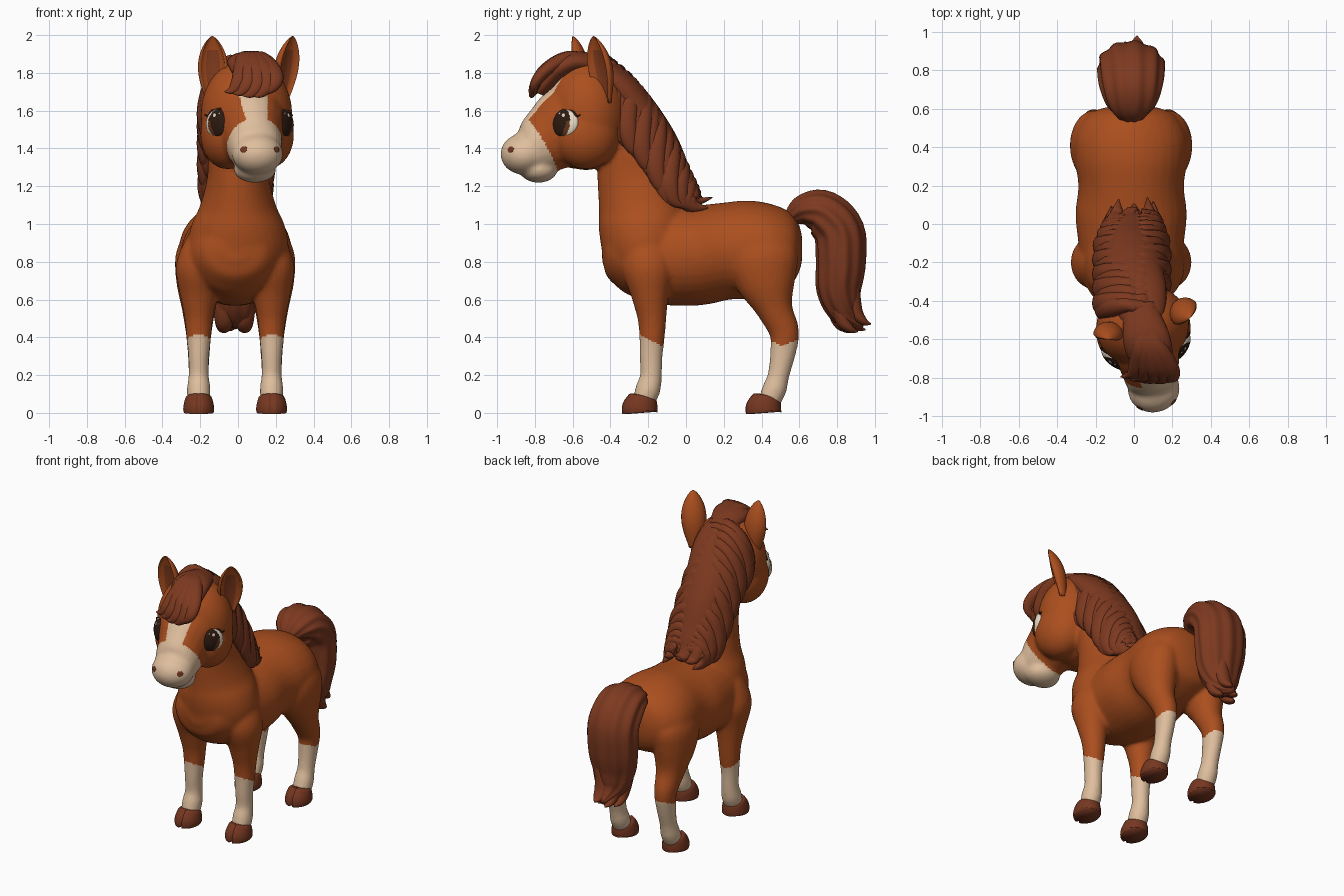
import bpy, bmesh, math
from mathutils import Vector, Matrix
from mathutils.bvhtree import BVHTree

if "Cube" in bpy.data.objects:
    bpy.data.objects.remove(bpy.data.objects["Cube"])

X, Z = Vector((1, 0, 0)), Vector((0, 0, 1))
CX = -0.015          # body centre line
ID = Matrix.Identity(4)
PIVOT = Vector((0.045, -0.53, 0))
# head parts are laid out on x = 0 and then turned to the model's left
HEAD = Matrix.Translation(PIVOT) @ Matrix.Rotation(math.radians(10), 4, 'Z') @ Matrix.Translation((0, 0.53, 0))


def material(name, r, g, b):
    m = bpy.data.materials.new(name)
    m.use_nodes = True
    m.diffuse_color = (r, g, b, 1)
    p = m.node_tree.nodes["Principled BSDF"]
    p.inputs["Base Color"].default_value = (r, g, b, 1)
    p.inputs["Roughness"].default_value = 0.7
    return m


COAT = material("chestnut coat", 0.405, 0.077, 0.013)
CREAM = material("cream markings", 0.74, 0.52, 0.34)
HAIR = material("dark hair", 0.205, 0.041, 0.014)
HOOF = material("hoof brown", 0.18, 0.038, 0.015)
EAR = material("inner ear", 0.25, 0.05, 0.014)
DARK = material("eye dark", 0.025, 0.01, 0.005)
IRIS = material("iris brown", 0.12, 0.035, 0.01)
WHITE = material("eye white", 0.85, 0.75, 0.6)


def spline(pts, sub):
    """Catmull-Rom samples through points of any dimension."""
    p = [pts[0]] + list(pts) + [pts[-1]]
    out = []
    for i in range(1, len(p) - 2):
        for k in range(sub):
            t = k / sub
            out.append([0.5 * (2 * b + (c - a) * t + (2 * a - 5 * b + 4 * c - d) * t * t
                        + (3 * b - a - 3 * c + d) * t ** 3)
                        for a, b, c, d in zip(*p[i - 1:i + 3])])
    return out + [list(pts[-1])]


def loft(bm, pts, n=20, sub=5, ref=X, M=ID, ripple=0, waves=9):
    """Sweep ellipses along points given as x, y, z, side radius, depth radius."""
    path = spline(pts, sub)
    c = [Vector(p[:3]) for p in path]
    rings = []
    for i, p in enumerate(path):
        t = (c[min(i + 1, len(c) - 1)] - c[max(i - 1, 0)]).normalized()
        side = (ref - t * ref.dot(t)).normalized()
        up = t.cross(side)
        ring = []
        for k in range(n):
            a = math.tau * k / n
            g = 1 + ripple * math.cos(waves * a + i * 0.1)
            v = c[i] + (side * math.cos(a) * max(p[3], 0.002) + up * math.sin(a) * max(p[4], 0.002)) * g
            ring.append(bm.verts.new(M @ v))
        rings.append(ring)
    for r, q in zip(rings, rings[1:]):
        for k in range(n):
            bm.faces.new((r[k], r[(k + 1) % n], q[(k + 1) % n], q[k]))
    bm.faces.new(rings[0])
    bm.faces.new(rings[-1])


def ball(bm, centre, radii, M=ID):
    bmesh.ops.create_uvsphere(bm, u_segments=48, v_segments=36, radius=1,
                              matrix=M @ Matrix.Translation(centre) @ Matrix.Diagonal((*radii, 1)))


def finish(bm, name, *mats, rule=None):
    bmesh.ops.recalc_face_normals(bm, faces=bm.faces)
    me = bpy.data.meshes.new(name)
    bm.to_mesh(me)
    bm.free()
    for m in mats:
        me.materials.append(m)
    for f in me.polygons:
        f.use_smooth = True
        if rule:
            f.material_index = rule(f.center)
    ob = bpy.data.objects.new(name, me)
    bpy.context.collection.objects.link(ob)
    return ob


# --- body, neck, legs and head fused into one skin ---
bm = bmesh.new()
loft(bm, [(CX, y, z, a, b) for y, z, a, b in (
    (-0.445, 0.86, 0.06, 0.06), (-0.415, 0.86, 0.16, 0.135), (-0.34, 0.855, 0.225, 0.195),
    (-0.25, 0.845, 0.255, 0.235), (-0.12, 0.835, 0.272, 0.262), (0.05, 0.833, 0.29, 0.265),
    (0.2, 0.855, 0.275, 0.257), (0.34, 0.865, 0.295, 0.26), (0.46, 0.87, 0.29, 0.235),
    (0.56, 0.87, 0.235, 0.185), (0.6, 0.87, 0.16, 0.12), (0.615, 0.87, 0.08, 0.06))], n=32)
loft(bm, [(0.0, y, z, a, b) for y, z, a, b in (
    (-0.19, 0.72, 0.19, 0.16), (-0.21, 0.82, 0.25, 0.22), (-0.215, 0.9, 0.265, 0.235),
    (-0.225, 1.0, 0.245, 0.238), (-0.24, 1.1, 0.2, 0.225), (-0.275, 1.25, 0.163, 0.198),
    (-0.31, 1.4, 0.157, 0.168), (-0.37, 1.6, 0.14, 0.14), (-0.42, 1.72, 0.1, 0.1))], n=32)
FRONT = ((-0.2, 0.99, 0.02, 0.04), (-0.2, 0.9, 0.08, 0.105), (-0.2, 0.77, 0.122, 0.14),
         (-0.19, 0.62, 0.099, 0.1), (-0.18, 0.5, 0.076, 0.077), (-0.18, 0.4, 0.066, 0.068),
         (-0.185, 0.3, 0.056, 0.062), (-0.185, 0.2, 0.054, 0.058), (-0.2, 0.13, 0.063, 0.067),
         (-0.225, 0.06, 0.06, 0.06))
HIND = ((0.39, 1.0, 0.05, 0.08), (0.4, 0.85, 0.12, 0.185), (0.425, 0.7, 0.12, 0.163),
        (0.47, 0.55, 0.09, 0.098), (0.52, 0.43, 0.07, 0.08), (0.515, 0.33, 0.06, 0.07),
        (0.49, 0.2, 0.054, 0.058), (0.47, 0.13, 0.062, 0.065), (0.44, 0.06, 0.06, 0.06))
for s in (-1, 1):
    for leg in (FRONT, HIND):
        loft(bm, [(CX + s * 0.193, *p) for p in leg])
    ball(bm, (s * 0.105, -0.55, 1.47), (0.143, 0.18, 0.18), HEAD)      # cheek
ball(bm, (0, -0.53, 1.58), (0.243, 0.215, 0.295), HEAD)                # skull
loft(bm, [(0, -0.45, 1.56, 0.19, 0.2), (0, -0.6, 1.53, 0.2, 0.22), (0, -0.72, 1.455, 0.16, 0.185),
          (0, -0.83, 1.39, 0.135, 0.138), (0, -0.91, 1.375, 0.095, 0.093)], M=HEAD)
ball(bm, (0, -0.865, 1.37), (0.136, 0.122, 0.109), HEAD)               # muzzle
ball(bm, (0, -0.785, 1.288), (0.113, 0.1, 0.07), HEAD)                 # chin
skin = finish(bm, "body_and_head")
for kind, settings in (('REMESH', {"mode": 'VOXEL', "voxel_size": 0.01}),
                       ('SMOOTH', {"factor": 0.5, "iterations": 20})):
    mod = skin.modifiers.new(kind.lower(), kind)
    for key, value in settings.items():
        setattr(mod, key, value)
fused = bpy.data.meshes.new_from_object(skin.evaluated_get(bpy.context.evaluated_depsgraph_get()))
bpy.data.objects.remove(skin)
UNTURN = HEAD.inverted()


def markings(c):
    """Socks, muzzle and blaze are cream."""
    if c.z < 0.5:
        edge = 0.41 - 0.5 * (c.y + 0.24) if c.y < 0.1 else 0.355 + 0.4 * abs(c.y - 0.51)
        return int(c.z < edge)
    h = UNTURN @ c
    if c.z < 1.2 or h.y > -0.6:
        return 0
    muzzle = h.y < -0.72 - 0.58 * (h.z - 1.33)
    blaze = h.z > 1.4 and abs(h.x) < 0.06 + 0.14 * max(0, h.z - 1.56)
    return int(muzzle or blaze)


bm = bmesh.new()
bm.from_mesh(fused)
surface = BVHTree.FromBMesh(bm)
finish(bm, "body_and_head", COAT, CREAM, rule=markings)


def surface_point(target, outward):
    """Point and normal on the skin, for a head position seen along a direction."""
    d = (HEAD.to_3x3() @ Vector(outward)).normalized()
    hit = surface.ray_cast(HEAD @ Vector(target) + d * 0.5, -d)
    return hit[0], hit[1].normalized()


# --- hooves with a cleft toe ---
for s, side in ((-1, "right"), (1, "left")):
    for y, place in ((-0.245, "front"), (0.41, "hind")):
        bm = bmesh.new()
        x = CX + s * 0.193
        loft(bm, [(x, y, 0, 0.078, 0.092), (x, y, 0.02, 0.082, 0.096), (x, y + 0.01, 0.055, 0.077, 0.087),
                  (x, y + 0.018, 0.085, 0.066, 0.072), (x, y + 0.02, 0.095, 0.045, 0.05)], n=40)
        for v in bm.verts:
            if v.co.y < y - 0.03 and abs(v.co.x - x) < 0.008:
                v.co.y += 0.03
        finish(bm, f"{place}_{side}_hoof", HOOF)

# --- ears: cupped sections that taper to a rounded tip ---
for side, base, lean, yaw in (("left", (0.235, -0.43, 1.64), (0.055, -0.06), 45),
                              ("right", (-0.128, -0.555, 1.64), (-0.008, -0.045), -5)):
    bm = bmesh.new()
    turn = Matrix.Rotation(math.radians(yaw), 3, 'Z')
    rings, half = [], 16
    for i in range(25):
        t = 1 - (1 - i / 24) ** 1.6
        w = 0.08 * max(math.sin(math.pi * (0.1 + 0.9 * t ** 1.25)), 0.004) ** 0.66
        ring = []
        for k in range(2 * half):
            a = math.pi * (k if k <= half else 2 * half - k) / half
            inner = k > half
            p = Vector((w * math.cos(a) * (0.84 if inner else 1),
                        w * math.sin(a) * (0.5 if inner else 0.85) - (0.28 * w if inner else 0), 0))
            ring.append(bm.verts.new(turn @ p + Vector(base) + Vector((lean[0] * t, lean[1] * t, 0.355 * t))))
        rings.append(ring)
    for i, (r, q) in enumerate(zip(rings, rings[1:])):
        for k in range(2 * half):
            j = (k + 1) % (2 * half)
            f = bm.faces.new((r[k], r[j], q[j], q[k]))
            f.material_index = int(half + 5 <= k < 2 * half - 5 and i < 15)
    bm.faces.new(rings[0])
    bm.faces.new(rings[-1])
    finish(bm, f"{side}_ear", COAT, EAR)

# --- eyes, lashes and nostrils, set on the skin ---
for s, side in ((-1, "right"), (1, "left")):
    co, n = surface_point((s * 0.104, -0.605, 1.535), (s * 0.73, -0.68, 0))
    n = (n + HEAD.to_3x3() @ Vector((s * 0.73, -0.68, 0))).normalized()
    back = Z.cross(n).normalized() * s
    up = n.cross(back) * s
    frame = Matrix((back, up, n)).transposed().to_4x4()
    frame.translation = co - n * 0.014
    inv = frame.inverted()

    def eye_colour(c):
        b, v = (inv @ c).x / 0.08, (inv @ c).y / 0.077
        if ((b + 0.22) / 0.82) ** 2 + (v / 1.02) ** 2 > 1:
            return 2
        return int(v < 0.1 and b > 0.05 and ((b + 0.35) / 0.68) ** 2 + ((v - 0.1) / 0.85) ** 2 > 1)

    bm = bmesh.new()
    ball(bm, (0, 0, 0), (0.08, 0.077, 0.036), frame)
    finish(bm, f"{side}_eye", DARK, IRIS, WHITE, rule=eye_colour)
    bm = bmesh.new()
    ball(bm, (0.005, 0.038, 0.03), (0.011, 0.012, 0.005), frame)
    ball(bm, (-0.022, 0.048, 0.025), (0.006, 0.006, 0.005), frame)
    finish(bm, f"{side}_eye_glint", WHITE)
    bm = bmesh.new()
    arc = [math.radians(a) for a in range(150, 20, -20)]
    loft(bm, [(0.08 * math.cos(a), 0.078 * math.sin(a), 0.006, 0.006, 0.007) for a in arc]
         + [(0.094, 0.044, 0.004, 0.002, 0.002)], n=8, ref=Z, M=frame)
    finish(bm, f"{side}_lashes", DARK)
    co, n = surface_point((s * 0.072, -0.9, 1.39), (s * 0.35, -1, 0.1))
    bm = bmesh.new()
    ball(bm, (0, 0, 0), (0.021, 0.017, 0.004), Matrix.Translation(co) @ n.to_track_quat('Z', 'Y').to_matrix().to_4x4())
    finish(bm, f"{side}_nostril", HOOF)

# --- mane: a core along the crest with locks crossing over it to both sides ---
bm = bmesh.new()
loft(bm, [(0.05, -0.62, 1.83, 0.07, 0.05), (0.04, -0.47, 1.81, 0.12, 0.07), (0.025, -0.35, 1.73, 0.145, 0.085),
          (0, -0.24, 1.58, 0.15, 0.1), (-0.01, -0.15, 1.42, 0.145, 0.11), (-0.01, -0.08, 1.28, 0.135, 0.1),
          (-0.01, 0.0, 1.17, 0.11, 0.07), (-0.01, 0.08, 1.12, 0.03, 0.02)], n=32)
crest = spline([(-0.385, 1.865), (-0.28, 1.78), (-0.17, 1.64), (-0.06, 1.45), (0.01, 1.29), (0.045, 1.2)], 3)
for s in (-1, 1):
    reach = 0.17 if s < 0 else 0.148
    for i, (y, z) in enumerate(crest):
        y, z = y + 0.012 * s, z - 0.012 * s
        drop = min(0.42, z - 1.08)
        w = (reach + (0.012 if i % 2 else 0)) * min(1, 0.6 + drop)
        if s < 0:
            start = 0.1
        else:
            start = 0.02
        loft(bm, [(-s * start, y - 0.045, z - 0.02, 0.015, 0.015),
                  (s * 0.025, y - 0.025, z - 0.025, 0.048, 0.04),
                  (s * w * 0.7, y - 0.035, z - drop * 0.25, 0.048, 0.055),
                  (s * w, y - 0.045, z - drop * 0.6, 0.036, 0.055),
                  (s * w * 0.98, y - 0.01, z - drop * 0.88, 0.024, 0.034),
                  (s * w * 0.88, y + 0.06, z - drop * 0.96, 0.002, 0.002)], n=12)
for x, y in ((-0.08, 0.13), (0.0, 0.11), (0.07, 0.14)):                # flicked ends on the withers
    loft(bm, [(x, -0.02, 1.27, 0.03, 0.03), (x * 1.2, 0.01, 1.18, 0.05, 0.04),
              (x * 1.1, 0.06, 1.125, 0.035, 0.025), (x, y, 1.14, 0.002, 0.002)], n=12)
finish(bm, "mane", HAIR)

# --- forelock swept over the brow to the model's right ---
bm = bmesh.new()
loft(bm, [(0.03, -0.42, 1.83, 0.08, 0.05), (0.06, -0.58, 1.855, 0.12, 0.06), (0.09, -0.69, 1.81, 0.115, 0.06),
          (0.11, -0.75, 1.74, 0.08, 0.045), (0.11, -0.775, 1.69, 0.04, 0.025)], n=40)
for tip, z in ((-0.055, 1.7), (-0.01, 1.69), (0.04, 1.68), (0.09, 1.68), (0.135, 1.7)):
    y = -0.81 + 1.6 * (tip - 0.07) ** 2
    loft(bm, [(0.05, -0.5, 1.87, 0.03, 0.03), (0.06 + 0.4 * tip, -0.63, 1.875, 0.05, 0.04),
              (0.07 + 0.8 * tip, y + 0.065, 1.815, 0.052, 0.035), (tip + 0.06, y + 0.01, z + 0.055, 0.042, 0.028),
              (tip + 0.025, y - 0.005, z + 0.01, 0.025, 0.018), (tip - 0.015, y - 0.01, z, 0.003, 0.003)], n=12)
finish(bm, "forelock", HAIR)

# --- tail: a grooved plume with flicked tips ---
bm = bmesh.new()
loft(bm, [(CX, y, z, a, b) for y, z, a, b in (
    (0.55, 1.03, 0.06, 0.04), (0.62, 1.07, 0.125, 0.085), (0.72, 1.06, 0.16, 0.12), (0.81, 0.96, 0.172, 0.132),
    (0.82, 0.8, 0.17, 0.128), (0.81, 0.65, 0.145, 0.115), (0.85, 0.53, 0.1, 0.08),
    (0.94, 0.46, 0.02, 0.02))], n=72, ripple=0.04, waves=10)
for x, y, z in ((0.03, 0.98, 0.47), (-0.03, 0.95, 0.44), (0.05, 0.91, 0.43), (-0.06, 0.89, 0.43)):
    loft(bm, [(x * 1.2 + CX, y - 0.1, 0.8, 0.03, 0.03), (x * 1.3 + CX, y - 0.11, 0.66, 0.05, 0.05),
              (x + CX, y - 0.085, z + 0.07, 0.05, 0.04), (x + CX, y - 0.04, z + 0.015, 0.035, 0.022),
              (x + CX, y, z, 0.003, 0.003)], n=12)
finish(bm, "tail", HAIR)
